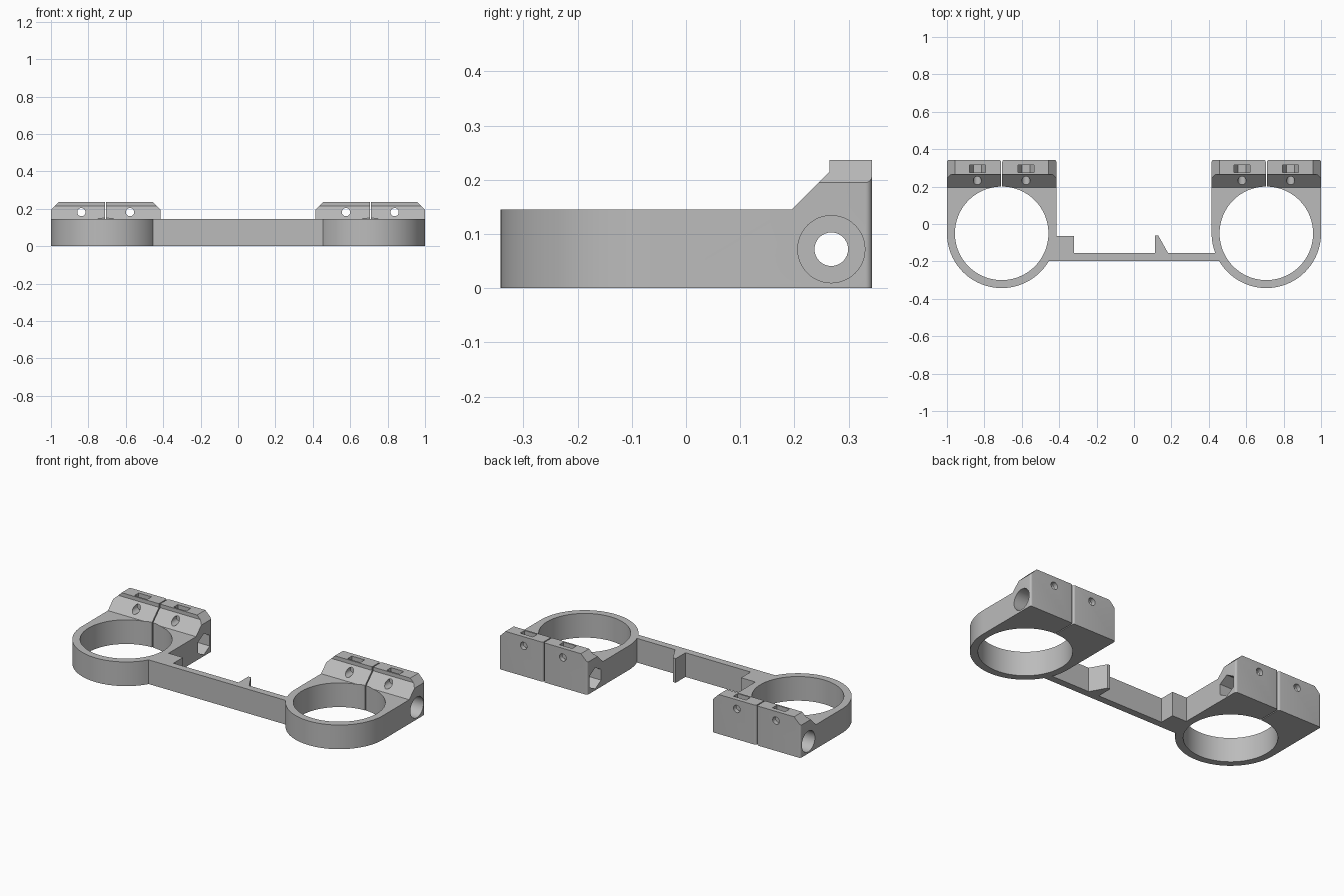
import bpy, bmesh, math

if "Cube" in bpy.data.objects:
    bpy.data.objects.remove(bpy.data.objects["Cube"])

CX, CY = 0.7075, -0.05        # ring centre (mirrored in x)
R_OUT, R_IN = 0.2925, 0.25
BACK, TOP, RING_H = 0.343, 0.237, 0.145
BOLT_Y, BOLT_Z = 0.268, 0.072

grey = bpy.data.materials.new("grey_plastic")
grey.diffuse_color = (0.5, 0.5, 0.5, 1)
grey.use_nodes = True
grey.node_tree.nodes["Principled BSDF"].inputs["Base Color"].default_value = grey.diffuse_color


def prism(name, pts, axis, a, b):
    """Extrude a 2D outline along an axis from a to b."""
    place = {"x": lambda p, t: (t, p[0], p[1]),
             "y": lambda p, t: (p[0], t, p[1]),
             "z": lambda p, t: (p[0], p[1], t)}[axis]
    bm = bmesh.new()
    lo = [bm.verts.new(place(p, a)) for p in pts]
    hi = [bm.verts.new(place(p, b)) for p in pts]
    n = len(pts)
    bm.faces.new(lo)
    bm.faces.new(hi)
    for i in range(n):
        bm.faces.new((lo[i], lo[(i + 1) % n], hi[(i + 1) % n], hi[i]))
    bmesh.ops.recalc_face_normals(bm, faces=bm.faces)
    me = bpy.data.meshes.new(name)
    bm.to_mesh(me)
    bm.free()
    ob = bpy.data.objects.new(name, me)
    bpy.context.collection.objects.link(ob)
    me.materials.append(grey)
    return ob


def arc(cx, cy, r, a0, a1, n):
    """Points from angle a0 to a1 in degrees, both included."""
    return [(cx + r * math.cos(math.radians(a0 + (a1 - a0) * i / n)),
             cy + r * math.sin(math.radians(a0 + (a1 - a0) * i / n))) for i in range(n + 1)]


def circle(cx, cy, r, n, start=0):
    return arc(cx, cy, r, start, start + 360, n)[:-1]


def combine(ob, other, op):
    """Apply a boolean and delete the helper."""
    mod = ob.modifiers.new(op, "BOOLEAN")
    mod.operation, mod.solver, mod.object = op, "EXACT", other
    bpy.context.view_layer.objects.active = ob
    bpy.ops.object.modifier_apply(modifier=mod.name)
    bpy.data.objects.remove(other)


def clamp(s):
    """Ring with a split clamping block; s = 1 right, -1 left."""
    cx = s * CX
    x0, x1 = cx - R_OUT, cx + R_OUT
    r = 0.012
    # plan outline: half round front, straight sides, rounded back corners
    plan = (arc(cx, CY, R_OUT, 180, 360, 64)
            + arc(x1 - r, BACK - r, r, 0, 90, 6) + arc(x0 + r, BACK - r, r, 90, 180, 6))
    body = prism("ring_clamp", plan, "z", 0, TOP)
    # side outline: low ring, slope, raised block
    side = [(-0.5, -0.1), (0.5, -0.1), (0.5, 0.4), (0.265, 0.4), (0.265, 0.215),
            (0.195, RING_H), (-0.5, RING_H)]
    combine(body, prism("side_cut", side, "x", x0 - 0.1, x1 + 0.1), "INTERSECT")
    # bevelled upper ends
    c = 0.042
    front = [(x0, -0.1), (x1, -0.1), (x1, TOP - c), (x1 - c - 0.1, TOP + 0.1),
             (x0 + c + 0.1, TOP + 0.1), (x0, TOP - c)]
    combine(body, prism("end_cut", front, "y", -0.6, 0.6), "INTERSECT")
    # slit with rounded rear edges
    w = 0.003
    slit = ([(cx - w, 0.1), (cx + w, 0.1)] + arc(cx + w + r, BACK - r, r, 180, 90, 6)
            + [(cx + w + r, 0.4), (cx - w - r, 0.4)]
            + arc(cx - w - r, BACK - r, r, 90, 0, 6))
    combine(body, prism("slit_cut", slit, "z", -0.1, 0.4), "DIFFERENCE")
    # clamping bolt: through hole, round head recess outside, hex nut recess inside
    combine(body, prism("bolt_cut", circle(BOLT_Y, BOLT_Z, 0.031, 32), "x", x0 - 0.1, x1 + 0.1),
            "DIFFERENCE")
    for pts, sx in ((circle(BOLT_Y, BOLT_Z, 0.062, 48), s),
                    (circle(BOLT_Y, BOLT_Z, 0.064, 6, 30), -s)):
        end = cx + sx * R_OUT
        combine(body, prism("recess_cut", pts, "x", end - sx * 0.15, end + sx * 0.1), "DIFFERENCE")
    # cross screws with nut slots open at the top
    for dx in (-0.13, 0.13):
        hx, hz, hr = cx + dx, 0.182, 0.0425
        combine(body, prism("screw_cut", circle(hx, hz, 0.022, 32), "y", 0.1, 0.5), "DIFFERENCE")
        nut = arc(hx, hz, hr, 180, 360, 3) + [(hx + hr, 0.4), (hx - hr, 0.4)]
        combine(body, prism("nut_cut", nut, "y", 0.275, 0.315), "DIFFERENCE")
    return body


# bridge bar with stop tab on the left and a small wedge tooth
bar = [(-0.475, -0.197), (0.475, -0.197), (0.475, -0.155), (0.182, -0.155), (0.13, -0.062),
       (0.112, -0.062), (0.112, -0.155), (-0.32, -0.155), (-0.32, -0.065), (-0.44, -0.065),
       (-0.475, -0.155)]
frame = prism("double_ring_frame", bar, "z", 0, RING_H)
for s in (-1, 1):
    combine(frame, clamp(s), "UNION")
# ring bores
for s in (-1, 1):
    combine(frame, prism("bore_cut", circle(s * CX, CY, R_IN, 128), "z", -0.1, 0.4), "DIFFERENCE")

frame.data.materials.clear()
frame.data.materials.append(grey)
for p in frame.data.polygons:
    p.material_index = 0
frame.select_set(True)
bpy.context.view_layer.objects.active = frame
bpy.ops.object.shade_smooth_by_angle(angle=math.radians(25))
